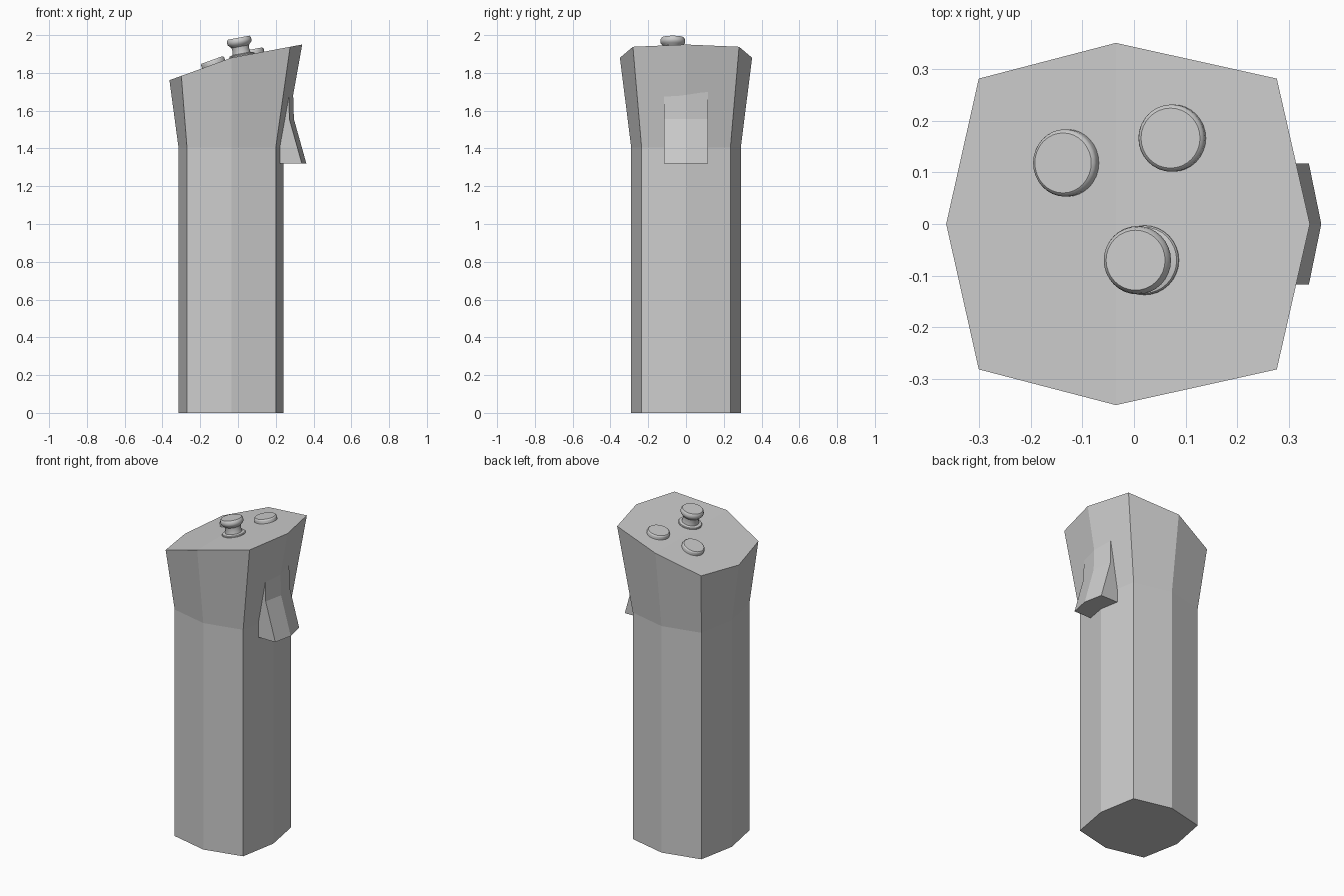
import bpy, bmesh, math
from mathutils import Vector, Matrix

if "Cube" in bpy.data.objects:
    bpy.data.objects.remove(bpy.data.objects["Cube"])

FOLD = -0.035


def top_z(x):
    # sloped top with a fold across the middle
    return 1.88 + (x - FOLD) * (0.187 if x > FOLD else 0.362)


def finish(name, bm, smooth=False):
    bmesh.ops.recalc_face_normals(bm, faces=bm.faces)
    me = bpy.data.meshes.new(name)
    bm.to_mesh(me)
    bm.free()
    ob = bpy.data.objects.new(name, me)
    bpy.context.collection.objects.link(ob)
    if smooth:
        bpy.ops.object.select_all(action='DESELECT')
        ob.select_set(True)
        bpy.context.view_layer.objects.active = ob
        bpy.ops.object.shade_smooth_by_angle(angle=math.radians(35))
    return ob


def bridge(bm, rings):
    # side walls between consecutive closed rings
    n = len(rings[0])
    for a, b in zip(rings, rings[1:]):
        for i in range(n):
            j = (i + 1) % n
            bm.faces.new((a[i], a[j], b[j], b[i]))


def octagon(left, left_c, right_c, right, yc, ym):
    return [(right, 0), (right_c, yc), (FOLD, ym), (left_c, yc),
            (left, 0), (left_c, -yc), (FOLD, -ym), (right_c, -yc)]


# grip body: straight octagonal handle with flared, slanted head
bm = bmesh.new()
low = octagon(-0.315, -0.27, 0.20, 0.242, 0.235, 0.29)
high = octagon(-0.363, -0.30, 0.276, 0.34, 0.281, 0.35)
rings = [[bm.verts.new((x, y, 0)) for x, y in low],
         [bm.verts.new((x, y, 1.405)) for x, y in low],
         [bm.verts.new((x, y, top_z(x))) for x, y in high]]
bridge(bm, rings)
bm.faces.new(rings[0][::-1])
t = rings[2]
bm.faces.new((t[2], t[3], t[4], t[5], t[6]))
bm.faces.new((t[6], t[7], t[0], t[1], t[2]))
finish("grip_body", bm)

# trigger: wedge with a ridged front, sunk into the body
bm = bmesh.new()
rings = []
for z, back, side, ridge in ((1.32, 0.19, 0.338, 0.362),
                             (1.555, 0.20, 0.272, 0.296),
                             (1.75, 0.22, 0.268, 0.290)):
    rings.append([bm.verts.new((x, y, z)) for x, y in
                  ((back, -0.117), (side, -0.117), (ridge, 0),
                   (side, 0.117), (back, 0.117))])
bridge(bm, rings)
bm.faces.new(rings[0])
bm.faces.new(rings[-1])
finish("trigger", bm)


def lathe(name, profile, x, y, segs=32):
    # turned part standing square on the sloped top
    bm = bmesh.new()
    rings = [[bm.verts.new((r * math.cos(2 * math.pi * i / segs),
                            r * math.sin(2 * math.pi * i / segs), h))
              for i in range(segs)] for r, h in profile]
    bridge(bm, rings)
    bm.faces.new(rings[0])
    bm.faces.new(rings[-1])
    slope = (top_z(x + 0.01) - top_z(x - 0.01)) / 0.02
    rot = Vector((-slope, 0, 1)).to_track_quat('Z', 'Y').to_matrix().to_4x4()
    bm.transform(Matrix.Translation((x, y, top_z(x))) @ rot)
    finish(name, bm, smooth=True)


# two push buttons
button = [(0.065, -0.01), (0.065, 0.014), (0.063, 0.02), (0.058, 0.024)]
lathe("button_left", button, -0.129, 0.118)
lathe("button_right", button, 0.075, 0.166)

# thumb stick: base flange, waisted neck and rounded cap
lathe("thumb_stick", [(0.067, -0.01), (0.067, 0.004), (0.064, 0.008),
                      (0.048, 0.012), (0.045, 0.03), (0.047, 0.05),
                      (0.057, 0.06), (0.064, 0.068), (0.066, 0.078),
                      (0.064, 0.090), (0.058, 0.0975)],
      0.021, -0.07)
